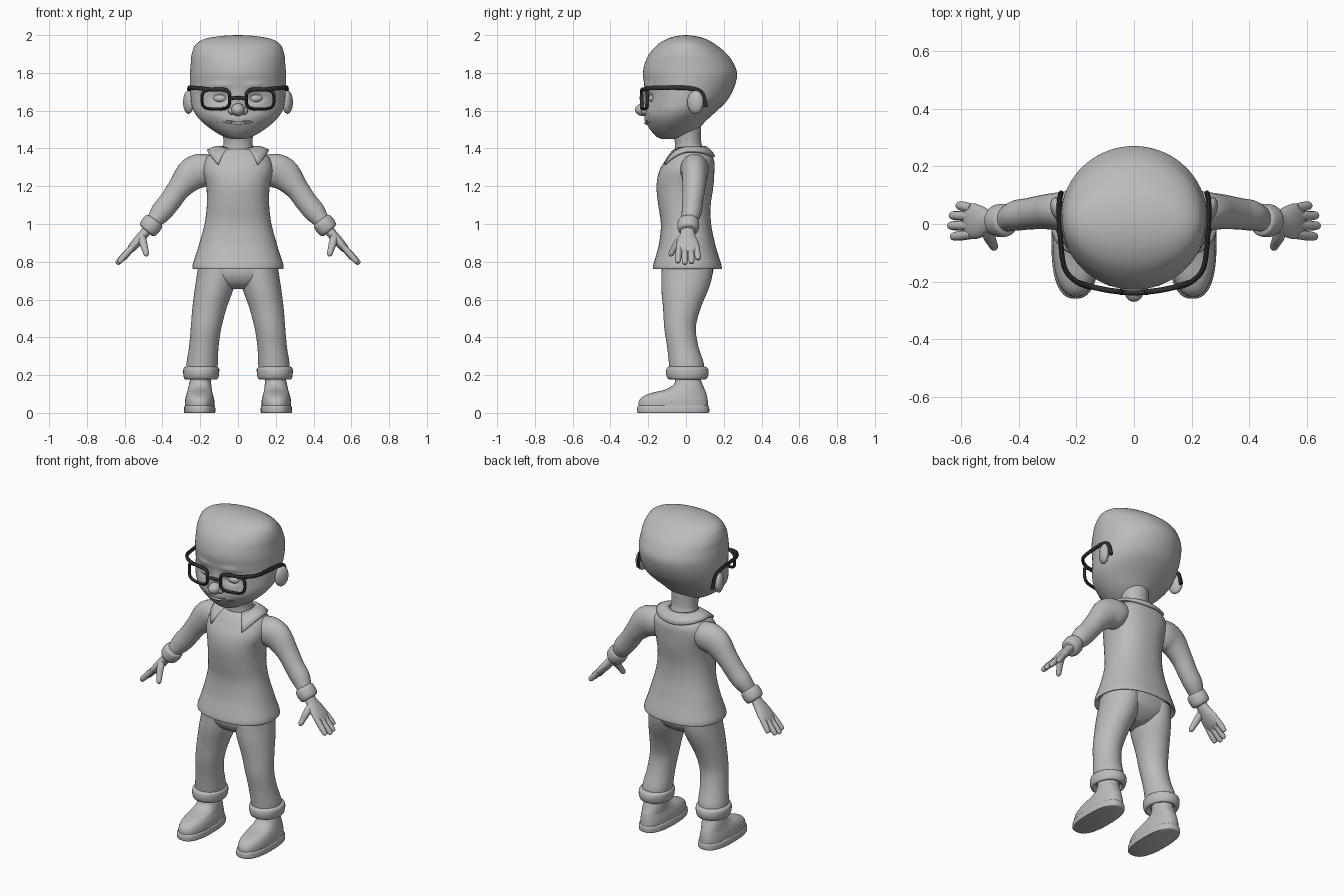
import bpy, bmesh, math
from mathutils import Vector


def material(name, v):
    m = bpy.data.materials.new(name)
    m.diffuse_color = (v, v, v, 1)
    return m


GREY = material("matte grey", 0.5)
DARK = material("dark frame", 0.03)


def spline(rows, steps):
    # Catmull-Rom interpolation of number tuples
    out = []
    for i in range(len(rows) - 1):
        a, b, c, d = rows[max(i - 1, 0)], rows[i], rows[i + 1], rows[min(i + 2, len(rows) - 1)]
        for s in range(steps):
            t = s / steps
            out.append([0.5 * (2 * q + (r - p) * t + (2 * p - 5 * q + 4 * r - w) * t * t
                               + (3 * q - p - 3 * r + w) * t ** 3) for p, q, r, w in zip(a, b, c, d)])
    return out + [list(rows[-1])]


def skin(name, rings, mat=GREY, mirror=False, closed=False):
    # bridge equal-sized rings into one smooth skin
    bm = bmesh.new()
    vr = [[bm.verts.new(p) for p in r] for r in rings]
    n, m = len(vr[0]), len(vr)
    for i in range(m if closed else m - 1):
        a, b = vr[i], vr[(i + 1) % m]
        for j in range(n):
            k = (j + 1) % n
            bm.faces.new((a[j], a[k], b[k], b[j]))
    if not closed:
        bm.faces.new(vr[0])
        bm.faces.new(vr[-1])
    return finish(name, bm, mat, mirror)


def finish(name, bm, mat=GREY, mirror=False):
    bmesh.ops.recalc_face_normals(bm, faces=bm.faces)
    me = bpy.data.meshes.new(name)
    bm.to_mesh(me)
    bm.free()
    me.materials.append(mat)
    ob = bpy.data.objects.new(name, me)
    bpy.context.collection.objects.link(ob)
    if mirror:
        mod = ob.modifiers.new("mirror", "MIRROR")
        mod.use_mirror_merge = False
    return ob


def stack(name, secs, power=2.0, n=40, steps=4, mirror=False, shape=None):
    # horizontal sections: z, centre x, half width, front y, back y
    rings = []
    for z, cx, rx, y0, y1 in spline(secs, steps):
        ring = []
        for j in range(n):
            a = 2 * math.pi * j / n
            c, s = math.cos(a), math.sin(a)
            x = cx + rx * math.copysign(abs(c) ** (2 / power), c)
            y = (y0 + y1) / 2 + (y1 - y0) / 2 * math.copysign(abs(s) ** (2 / power), s)
            p = Vector((x, y, z))
            if shape:
                p.y += shape(p)
            ring.append(p)
        rings.append(ring)
    return skin(name, rings, mirror=mirror)


def tube(name, pts, ref=(0, 1, 0), mat=GREY, n=16, steps=4, mirror=False, closed=False):
    # sections along a path: x, y, z, thickness radius, width radius
    rows = pts if closed else spline(pts, steps)
    m, rings = len(rows), []
    for i, row in enumerate(rows):
        p = Vector(row[:3])
        nxt = rows[(i + 1) % m] if closed else rows[min(i + 1, m - 1)]
        prv = rows[i - 1] if closed else rows[max(i - 1, 0)]
        t = (Vector(nxt[:3]) - Vector(prv[:3])).normalized()
        u = Vector(ref).cross(t).normalized()
        v = t.cross(u)
        rings.append([p + u * row[3] * math.cos(2 * math.pi * j / n)
                      + v * row[4] * math.sin(2 * math.pi * j / n) for j in range(n)])
    return skin(name, rings, mat, mirror, closed)


def ball(name, loc, size, rot_z=0.0, mirror=False):
    bm = bmesh.new()
    bmesh.ops.create_uvsphere(bm, u_segments=24, v_segments=16, radius=1)
    for v in bm.verts:
        p = Vector((v.co.x * size[0], v.co.y * size[1], v.co.z * size[2]))
        c, s = math.cos(rot_z), math.sin(rot_z)
        v.co = Vector((p.x * c - p.y * s, p.x * s + p.y * c, p.z)) + Vector(loc)
    return finish(name, bm, mirror=mirror)


# Head, with eye sockets, brows, nose bridge, cheeks and muzzle pushed in or out
BUMPS = [(0.09, 1.665, 0.035, 0.022, 0.026), (0.09, 1.735, 0.05, 0.014, -0.008),
         (0, 1.66, 0.018, 0.04, -0.012), (0.13, 1.585, 0.04, 0.03, -0.006),
         (0, 1.55, 0.05, 0.025, -0.006)]


def face(p):
    if p.y > -0.05:
        return 0
    return sum(d * math.exp(-((abs(p.x) - x) / sx) ** 2 - ((p.z - z) / sz) ** 2)
               for x, z, sx, sz, d in BUMPS)


stack("head", [(z, 0, r, a, b) for z, r, a, b in [
    (1.45, .03, -.13, -.05), (1.462, .075, -.155, 0), (1.5, .14, -.19, .06),
    (1.55, .2, -.213, .11), (1.6, .236, -.215, .165), (1.65, .248, -.215, .215),
    (1.7, .252, -.216, .245), (1.75, .254, -.223, .264), (1.8, .254, -.228, .27),
    (1.85, .25, -.218, .252), (1.9, .245, -.195, .217), (1.95, .224, -.15, .157),
    (1.98, .175, -.1, .105), (1.995, .09, -.05, .05), (2.0, .01, -.005, .005)]],
    n=72, steps=5, shape=face)
ball("nose", (0, -.225, 1.605), (.036, .045, .034))
ball("nostril", (.032, -.212, 1.598), (.02, .026, .02), mirror=True)
ball("eye", (.09, -.15, 1.665), (.048, .048, .03), mirror=True)
ball("ear", (.262, .05, 1.645), (.026, .045, .062), -.35, mirror=True)
for name, z, r in (("upper_lip", 1.547, .006), ("lower_lip", 1.534, .007)):
    tube(name, [(x, -.05 - .163 * math.sqrt(1 - (x / .197) ** 2), z + .6 * x * x,
                 r * (1.05 - abs(x) / .11), r * (1.05 - abs(x) / .11))
                for x in [i * .022 for i in range(-5, 6)]], ref=(0, 0, 1), n=10, steps=2)

# Glasses
def lens_y(x):
    return -.237 + .9 * x * x


rim = []
for i in range(48):
    a = 2 * math.pi * i / 48
    c, s = math.cos(a), math.sin(a)
    x = .117 + .073 * math.copysign(abs(c) ** .55, c)
    z = 1.661 + .052 * math.copysign(abs(s) ** .55, s)
    r = .008 + .003 * max(s, 0)
    rim.append((x, lens_y(x), z, r, .01))
tube("lens_rim", rim, mat=DARK, n=10, mirror=True, closed=True)
tube("glasses_bridge", [(x, lens_y(x) - .002, 1.668 - 2 * x * x, .009, .009) for x in (-.05, -.02, .02, .05)],
     mat=DARK, n=10)
tube("glasses_temple", [(*p, .009, .012) for p in [
    (.15, -.22, 1.712), (.2, -.2, 1.719), (.242, -.15, 1.721), (.256, -.04, 1.722),
    (.26, .04, 1.715), (.258, .085, 1.69), (.254, .105, 1.62)]],
    ref=(0, 0, 1), mat=DARK, n=10, mirror=True)

# Neck, shirt and collar
stack("neck", [(1.34, 0, .085, -.06, .1), (1.4, 0, .08, -.058, .09),
               (1.44, 0, .077, -.06, .08), (1.52, 0, .085, -.08, .08)], n=32)
stack("shirt", [(z, 0, r, a, b) for z, r, a, b in [
    (.81, .2, -.135, .14), (.772, .222, -.158, .172), (.762, .238, -.174, .188),
    (.785, .24, -.173, .187), (.84, .222, -.157, .17), (.9, .204, -.142, .153),
    (1.0, .177, -.133, .133), (1.1, .165, -.147, .131), (1.2, .168, -.156, .145),
    (1.28, .185, -.142, .15), (1.34, .175, -.108, .148), (1.375, .14, -.085, .125),
    (1.398, .095, -.062, .1)]], power=2.3, n=48)

bm = bmesh.new()
prev = None
for i in range(-20, 21):
    a = math.radians(140 * i / 20)
    s, c = math.sin(a), math.cos(a)
    drop = (.03 if c > 0 else .12) * c * c
    row = []
    for k in range(4):
        t = k / 3
        outer_y = .025 + (.125 if c > 0 else .18) * c
        row.append(bm.verts.new((s * (.085 + .077 * t), (.02 + .08 * c) * (1 - t) + outer_y * t,
                                 (1.407 + .012 * min(c, 0)) * (1 - t) + (1.386 - drop) * t
                                 + .008 * math.sin(t * math.pi))))
    if prev:
        for k in range(3):
            bm.faces.new((prev[k], row[k], row[k + 1], prev[k + 1]))
    prev = row
collar = finish("collar", bm)
sol = collar.modifiers.new("thickness", "SOLIDIFY")
sol.thickness, sol.offset = .014, 0

# Arms, cuffs and hands
tube("sleeve", [(.1, .04, 1.31, .05, .06), (.17, .045, 1.29, .085, .075), (.24, .045, 1.265, .088, .068),
                (.31, .042, 1.19, .063, .06), (.36, .036, 1.12, .058, .055), (.405, .03, 1.065, .057, .053),
                (.44, .018, 1.02, .044, .044), (.47, .012, .98, .036, .04)], n=28, mirror=True)
tube("sleeve_cuff", [(.437, .013, 1.024, .036, .038), (.443, .013, 1.016, .052, .054),
                     (.462, .012, .991, .056, .058), (.48, .012, .968, .05, .052),
                     (.485, .012, .962, .032, .036)], n=28, mirror=True)
tube("palm", [(.465, .01, .99, .028, .034), (.5, .008, .945, .026, .04), (.535, .008, .905, .025, .057),
              (.565, .01, .87, .021, .062), (.588, .01, .845, .01, .05)], n=24, mirror=True)
for name, y0, y1, x, z in (("little_finger", .055, .065, .612, .812), ("ring_finger", .026, .03, .637, .792),
                           ("middle_finger", -.006, -.006, .643, .788), ("index_finger", -.036, -.044, .633, .795)):
    b = Vector((.562, y0, .875))
    e = Vector((x, y1, z))
    tube(name, [(*b.lerp(e, t), r, r) for t, r in ((0, .016), (.5, .017), (.85, .015), (.97, .011), (1, .003))],
         n=12, mirror=True)
tube("thumb", [(.51, -.015, .935, .02, .02), (.502, -.045, .9, .021, .02), (.492, -.066, .865, .017, .016),
               (.485, -.08, .84, .014, .014), (.482, -.084, .829, .004, .004)], n=14, mirror=True)

# Trousers and turn-ups
stack("trouser_seat", [(.655, 0, .06, -.06, .06), (.68, 0, .14, -.1, .1), (.72, 0, .205, -.125, .135),
                       (.77, 0, .212, -.13, .145), (.84, 0, .195, -.12, .135)], power=2.3)
stack("trouser_leg", [(.2, .193, .08, -.085, .095), (.26, .19, .083, -.09, .095), (.35, .181, .078, -.1, .066),
                      (.45, .169, .081, -.115, .052), (.55, .152, .09, -.121, .076), (.65, .128, .102, -.13, .117),
                      (.72, .115, .104, -.13, .138), (.78, .11, .1, -.128, .143)], n=36, mirror=True)
stack("trouser_turn_up", [(.2, .195, .065, -.06, .075), (.178, .195, .078, -.08, .095), (.184, .195, .09, -.098, .112),
                          (.21, .195, .095, -.106, .12), (.236, .194, .094, -.102, .115),
                          (.246, .193, .08, -.088, .098)], n=36, mirror=True)

# Shoes
stack("ankle", [(.09, .2, .06, -.06, .09), (.15, .2, .056, -.058, .08), (.23, .197, .055, -.055, .08)],
      n=28, mirror=True)
stack("shoe_sole", [(0, .203, .08, -.254, .118), (.006, .203, .083, -.259, .123), (.03, .203, .082, -.258, .122),
                    (.04, .203, .077, -.25, .116)], power=2.5, n=44, mirror=True)
stack("shoe_upper", [(.03, .203, .078, -.252, .118), (.06, .203, .078, -.25, .116), (.085, .203, .074, -.23, .112),
                     (.105, .203, .068, -.185, .107), (.122, .202, .064, -.115, .1),
                     (.145, .201, .06, -.07, .09), (.17, .2, .055, -.055, .08)], power=2.3, n=44, mirror=True)

# Smooth shading that keeps hard edges
for ob in bpy.context.collection.objects:
    ob.select_set(True)
    bpy.context.view_layer.objects.active = ob
bpy.ops.object.shade_smooth_by_angle(angle=math.radians(40))
